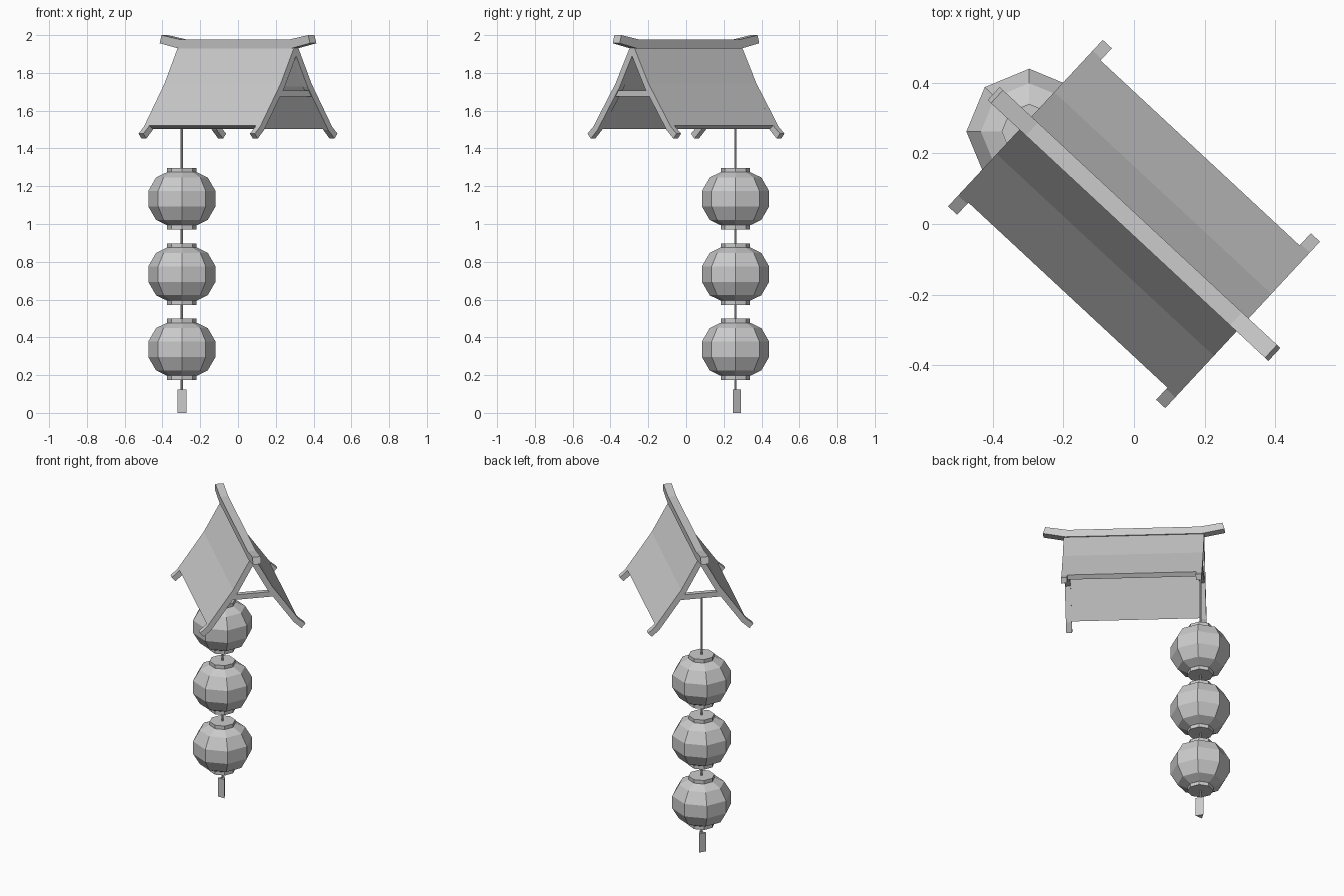
import bpy, bmesh, math

cube = bpy.data.objects.get("Cube")
if cube:
    bpy.data.objects.remove(cube, do_unlink=True)

grey = bpy.data.materials.new("plain_grey")
grey.use_nodes = True
colour = (0.6, 0.6, 0.6, 1)
grey.diffuse_color = colour
grey.node_tree.nodes["Principled BSDF"].inputs["Base Color"].default_value = colour

ROOF_TURN = math.radians(-42.9)
STRING = (-0.297, 0.262)


def finish(name, bm, location=(0, 0, 0), turn=0):
    bmesh.ops.recalc_face_normals(bm, faces=bm.faces)
    mesh = bpy.data.meshes.new(name)
    bm.to_mesh(mesh)
    bm.free()
    mesh.materials.append(grey)
    obj = bpy.data.objects.new(name, mesh)
    obj.location = location
    obj.rotation_euler.z = turn
    bpy.context.collection.objects.link(obj)
    return obj


def mirrored(half):
    """Half a profile, from the middle outwards, becomes a whole one."""
    return [(-a, z) for a, z in reversed(half) if a > 0] + half


def bent_bar(name, top, bottom, start, end, along_ridge=False):
    """Bar that follows a mirrored bent profile, with a width from start to end."""
    bm = bmesh.new()
    rings = []
    for (ta, tz), (ba, bz) in zip(mirrored(top), mirrored(bottom)):
        corners = [(ta, start, tz), (ta, end, tz), (ba, end, bz), (ba, start, bz)]
        if not along_ridge:
            corners = [(w, a, z) for a, w, z in corners]
        rings.append([bm.verts.new(c) for c in corners])
    for r, s in zip(rings, rings[1:]):
        for i in range(4):
            j = (i + 1) % 4
            bm.faces.new((r[i], r[j], s[j], s[i]))
    bm.faces.new(rings[0])
    bm.faces.new(rings[-1])
    return finish(name, bm, turn=ROOF_TURN)


def lathe(name, profile, sides, z, first=0):
    """Faceted turned solid on the hanging string's axis."""
    bm = bmesh.new()
    rings = []
    for radius, height in profile:
        angles = [first + math.tau * i / sides for i in range(sides)]
        rings.append([bm.verts.new((radius * math.cos(a), radius * math.sin(a), height))
                      for a in angles])
    for r, s in zip(rings, rings[1:]):
        for i in range(sides):
            j = (i + 1) % sides
            bm.faces.new((r[i], r[j], s[j], s[i]))
    bm.faces.new(rings[0])
    bm.faces.new(rings[-1])
    return finish(name, bm, location=(*STRING, z))


# Roof covering between the two gable frames
bent_bar("roof_panels",
         [(0, 1.963), (0.12, 1.743), (0.275, 1.522)],
         [(0, 1.895), (0.094, 1.727), (0.25, 1.504)], -0.386, 0.386)

# Gable rafters with flared feet, and a tie beam at each end
for end, side in (("left", 1), ("right", -1)):
    bent_bar(end + "_rafters",
             [(0, 1.963), (0.12, 1.743), (0.28, 1.515), (0.322, 1.478)],
             [(0, 1.89), (0.09, 1.724), (0.25, 1.497), (0.298, 1.452)],
             side * 0.42, side * 0.385)
    bent_bar(end + "_tie_beam", [(0.125, 1.708)], [(0.135, 1.675)],
             side * 0.415, side * 0.385)

# Ridge beam with upturned ends
bent_bar("ridge_beam", [(0.395, 1.977), (0.53, 2.0)],
         [(0.41, 1.93), (0.543, 1.957)], -0.025, 0.025, along_ridge=True)

# Lanterns, each with a collar above and below
half_body = [(0.08, 0.14), (0.137, 0.112), (0.178, 0.041)]
body = [(r, -z) for r, z in half_body] + half_body[::-1]
for label, z in (("upper", 1.134), ("middle", 0.735), ("lower", 0.337)):
    lathe(label + "_lantern", body, 8, z)
    for place, side in (("top", 1), ("bottom", -1)):
        lathe(f"{label}_lantern_{place}_collar",
              [(0.078, side * 0.13), (0.078, side * 0.163)], 8, z)

# Hanging string and the three-sided weight at its end
lathe("string", [(0.0065, 0.12), (0.0065, 1.68)], 6, 0)
lathe("weight", [(0.028, 0), (0.028, 0.123)], 3, 0, first=math.pi / 2)
